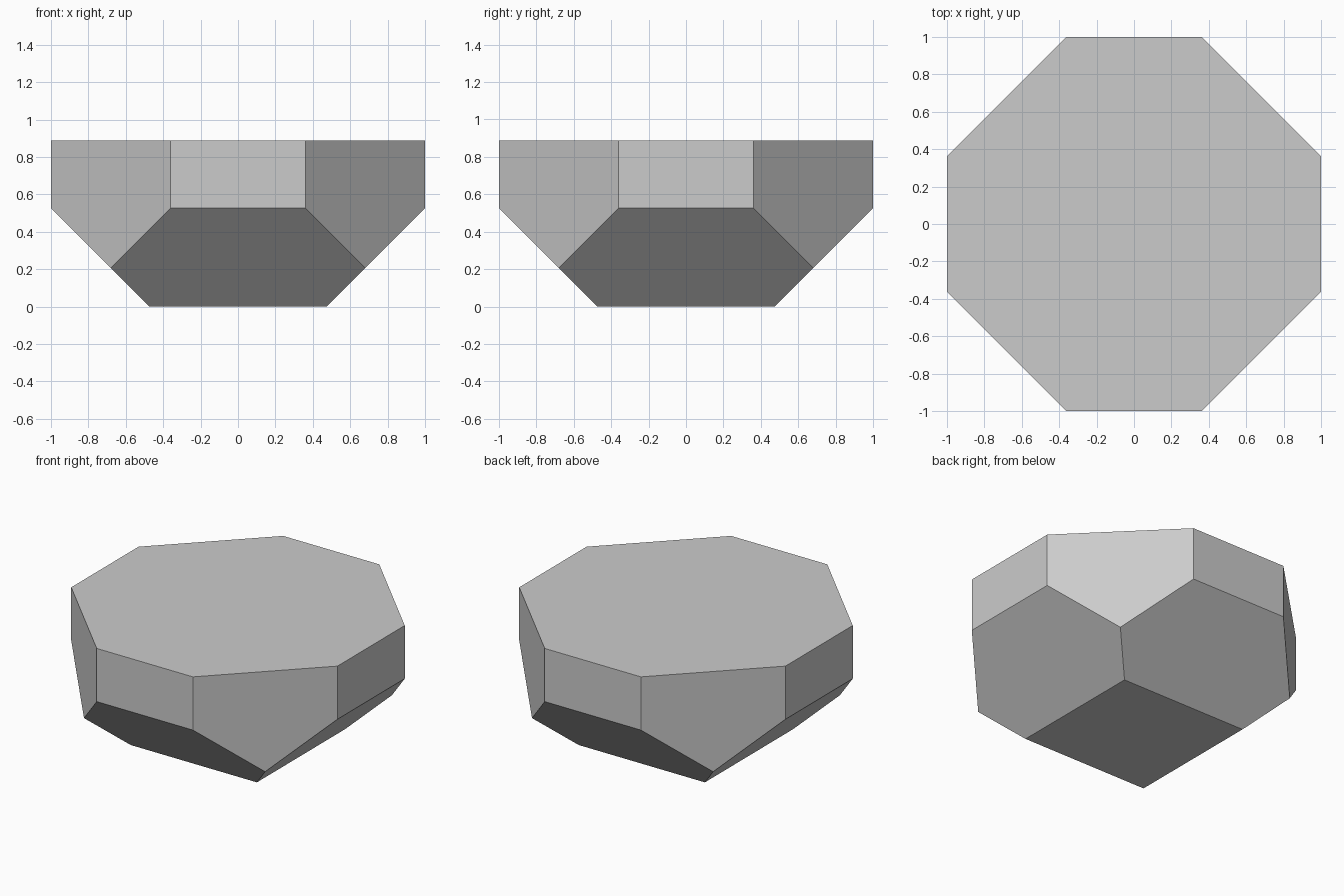
import bpy, bmesh
from mathutils import Vector

if "Cube" in bpy.data.objects:
    bpy.data.objects.remove(bpy.data.objects["Cube"])

HEIGHT = 0.887
BASE_HALF = 0.474      # half width of the square foot
CORNER_SUM = 1.361     # x + y on the vertical corner cuts


def slice_off(bm, point, normal):
    """Remove everything beyond a plane and cap the cut."""
    geom = bm.verts[:] + bm.edges[:] + bm.faces[:]
    cut = bmesh.ops.bisect_plane(bm, geom=geom, plane_co=point, plane_no=normal,
                                 dist=1e-5, clear_outer=True)
    edges = [e for e in cut["geom_cut"] if isinstance(e, bmesh.types.BMEdge)]
    bmesh.ops.contextual_create(bm, geom=edges)


# Block standing on the ground
bm = bmesh.new()
bmesh.ops.create_cube(bm, size=2)
for v in bm.verts:
    v.co.z = (v.co.z + 1) / 2 * HEIGHT

# Vertical corner cuts give the octagonal top
for sx in (-1, 1):
    for sy in (-1, 1):
        slice_off(bm, Vector((sx * CORNER_SUM, 0, 0)), Vector((sx, sy, 0)))

# 45 degree undercuts on the four sides
for dx, dy in ((1, 0), (-1, 0), (0, 1), (0, -1)):
    slice_off(bm, Vector((dx, dy, 0)) * BASE_HALF, Vector((dx, dy, -1)))

bmesh.ops.recalc_face_normals(bm, faces=bm.faces)
mesh = bpy.data.meshes.new("faceted_block")
bm.to_mesh(mesh)
bm.free()
bpy.context.collection.objects.link(bpy.data.objects.new("faceted_block", mesh))
